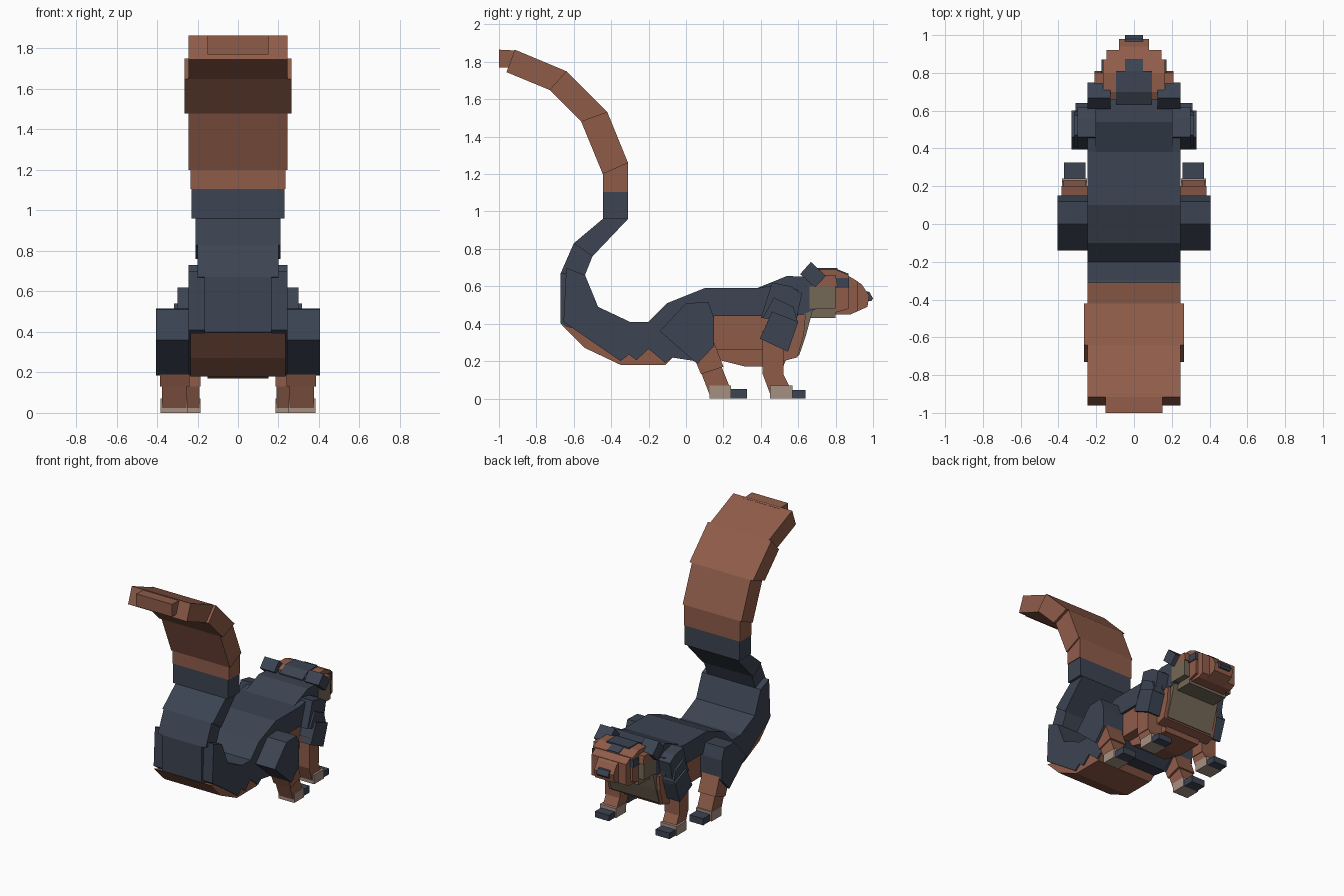
import bpy, bmesh

cube = bpy.data.objects.get("Cube")
if cube:
    bpy.data.objects.remove(cube, do_unlink=True)


def material(name, rgb):
    lin = [((c / 255 + 0.055) / 1.055) ** 2.4 for c in rgb] + [1.0]
    m = bpy.data.materials.new(name)
    m.use_nodes = True
    m.diffuse_color = lin
    m.node_tree.nodes["Principled BSDF"].inputs["Base Color"].default_value = lin
    return m


SLATE = material("slate fur", (60, 68, 82))
RUST = material("rust fur", (143, 92, 73))
TAN = material("tan fur", (116, 104, 87))
BEIGE = material("beige paw", (166, 144, 130))


def prism(name, pts, x0, x1, mat):
    """Side outline of (y, z) points extruded from x0 to x1."""
    bm = bmesh.new()
    a = [bm.verts.new((x0, y, z)) for y, z in pts]
    b = [bm.verts.new((x1, y, z)) for y, z in pts]
    n = len(pts)
    bm.faces.new(a)
    bm.faces.new(b[::-1])
    for i in range(n):
        j = (i + 1) % n
        bm.faces.new((a[i], b[i], b[j], a[j]))
    bmesh.ops.recalc_face_normals(bm, faces=bm.faces[:])
    mesh = bpy.data.meshes.new(name)
    bm.to_mesh(mesh)
    bm.free()
    mesh.materials.append(mat)
    ob = bpy.data.objects.new(name, mesh)
    bpy.context.collection.objects.link(ob)
    return ob


def centre(name, pts, w, mat):
    prism(name, pts, -w, w, mat)


def pair(name, pts, x0, x1, mat):
    prism("left_" + name, pts, x0, x1, mat)
    prism("right_" + name, pts, -x1, -x0, mat)


def rect(y0, y1, z0, z1):
    return [(y0, z0), (y1, z0), (y1, z1), (y0, z1)]


# Tail: joints as (front point, rear point), one block between each two joints
joints = [((-0.54, 0.66), (-0.67, 0.67)), ((-0.50, 0.76), (-0.60, 0.83)),
          ((-0.31, 0.96), (-0.445, 0.96)), ((-0.31, 1.105), (-0.445, 1.105)),
          ((-0.31, 1.26), (-0.445, 1.20)), ((-0.42, 1.53), (-0.56, 1.48)),
          ((-0.64, 1.75), (-0.73, 1.65)), ((-0.915, 1.865), (-0.96, 1.745))]
widths = [0.20, 0.21, 0.23, 0.235, 0.245, 0.265, 0.245]
for i, w in enumerate(widths):
    (f0, r0), (f1, r1) = joints[i], joints[i + 1]
    centre(f"tail_block_{i + 1}", [f0, f1, r1, r0], w, SLATE if i < 3 else RUST)
centre("tail_tip", [(-0.90, 1.86), (-1.0, 1.865), (-1.0, 1.77), (-0.93, 1.77)], 0.15, RUST)

# Tail base: dark top with ragged edge, rust underside
centre("tail_base", [(-0.54, 0.66), (-0.64, 0.70), (-0.655, 0.41), (-0.35, 0.20),
                     (-0.305, 0.235), (-0.265, 0.205), (-0.20, 0.265), (-0.11, 0.19),
                     (-0.05, 0.24), (-0.04, 0.40), (-0.20, 0.41), (-0.30, 0.41),
                     (-0.47, 0.49)], 0.245, SLATE)
centre("tail_back_panel", [(-0.60, 0.70), (-0.67, 0.67), (-0.67, 0.40), (-0.60, 0.37)],
       0.165, SLATE)
centre("tail_underside", [(-0.665, 0.395), (-0.54, 0.27), (-0.35, 0.18), (-0.11, 0.18),
                          (-0.06, 0.23), (-0.15, 0.30), (-0.45, 0.33)], 0.235, RUST)

# Torso
centre("back", [(-0.24, 0.37), (-0.10, 0.51), (0.10, 0.59), (0.38, 0.59), (0.50, 0.61),
                (0.60, 0.58), (0.60, 0.44), (0.15, 0.44), (0.15, 0.28), (0.05, 0.20),
                (-0.08, 0.22)], 0.245, SLATE)
centre("belly", [(0.10, 0.45), (0.64, 0.45), (0.63, 0.34), (0.595, 0.22), (0.52, 0.20),
                 (0.48, 0.26), (0.19, 0.26), (0.10, 0.26)], 0.225, RUST)
centre("belly_pad", [(0.12, 0.27), (0.16, 0.21), (0.32, 0.17), (0.52, 0.17), (0.56, 0.27)],
       0.15, RUST)
centre("neck", [(0.38, 0.59), (0.54, 0.655), (0.66, 0.65), (0.70, 0.62), (0.70, 0.48),
                (0.60, 0.44), (0.42, 0.46)], 0.205, SLATE)
centre("chest_front", [(0.60, 0.48), (0.68, 0.48), (0.642, 0.34), (0.605, 0.23),
                       (0.59, 0.23)], 0.20, TAN)

# Shoulders and front legs
pair("shoulder", [(0.40, 0.43), (0.46, 0.62), (0.56, 0.60), (0.62, 0.56), (0.59, 0.42)],
     0.15, 0.30, SLATE)
pair("shoulder_upper_plate", [(0.41, 0.43), (0.47, 0.54), (0.575, 0.49), (0.60, 0.40)],
     0.19, 0.315, SLATE)
pair("shoulder_lower_plate", [(0.395, 0.32), (0.46, 0.465), (0.60, 0.41), (0.545, 0.25)],
     0.20, 0.33, SLATE)
pair("front_leg", [(0.41, 0.36), (0.41, 0.13), (0.52, 0.13), (0.52, 0.36)], 0.185, 0.31, RUST)
pair("front_shin", [(0.41, 0.13), (0.455, 0.01), (0.55, 0.07), (0.52, 0.13)],
     0.19, 0.305, RUST)
pair("front_paw", rect(0.45, 0.57, 0, 0.07), 0.185, 0.32, BEIGE)
pair("front_toe", rect(0.57, 0.64, 0, 0.045), 0.195, 0.31, SLATE)

# Haunches and hind legs
pair("haunch", [(-0.14, 0.36), (0.0, 0.51), (0.12, 0.515), (0.15, 0.43), (0.15, 0.28),
                (0.06, 0.185)], 0.23, 0.405, SLATE)
pair("hind_leg", [(0.03, 0.25), (0.08, 0.13), (0.20, 0.17), (0.15, 0.30)], 0.24, 0.385, RUST)
pair("hind_shin", [(0.08, 0.14), (0.13, 0.01), (0.23, 0.07), (0.19, 0.17)],
     0.255, 0.375, RUST)
pair("hind_paw", rect(0.125, 0.24, 0, 0.07), 0.25, 0.382, BEIGE)
pair("hind_toe", rect(0.24, 0.325, 0, 0.05), 0.257, 0.37, SLATE)

# Head
centre("cheeks", rect(0.66, 0.80, 0.48, 0.60), 0.21, TAN)
centre("throat", rect(0.66, 0.80, 0.43, 0.48), 0.165, TAN)
centre("crown", [(0.66, 0.59), (0.66, 0.67), (0.70, 0.69), (0.80, 0.69), (0.87, 0.66),
                 (0.87, 0.48), (0.80, 0.46), (0.78, 0.48)], 0.165, RUST)
pair("temple", [(0.68, 0.60), (0.68, 0.66), (0.80, 0.66), (0.81, 0.60)], 0.12, 0.21, RUST)
centre("muzzle", [(0.80, 0.45), (0.80, 0.67), (0.87, 0.655), (0.92, 0.625), (0.92, 0.47),
                  (0.88, 0.45)], 0.145, RUST)
centre("snout", [(0.86, 0.45), (0.86, 0.66), (0.94, 0.61), (0.98, 0.55), (0.97, 0.49),
                 (0.88, 0.45)], 0.08, RUST)
centre("nose", [(0.95, 0.525), (0.95, 0.575), (0.98, 0.57), (1.0, 0.535), (0.99, 0.52)],
       0.048, SLATE)
centre("crown_stripe", [(0.63, 0.60), (0.63, 0.66), (0.70, 0.697), (0.81, 0.697),
                        (0.81, 0.66)], 0.095, SLATE)
centre("brow_stripe", [(0.80, 0.66), (0.80, 0.695), (0.87, 0.667), (0.87, 0.64)],
       0.048, SLATE)
pair("eye", rect(0.795, 0.872, 0.59, 0.645), 0.12, 0.172, SLATE)
pair("ear", [(0.61, 0.665), (0.668, 0.73), (0.748, 0.655), (0.69, 0.595)], 0.125, 0.245, SLATE)
